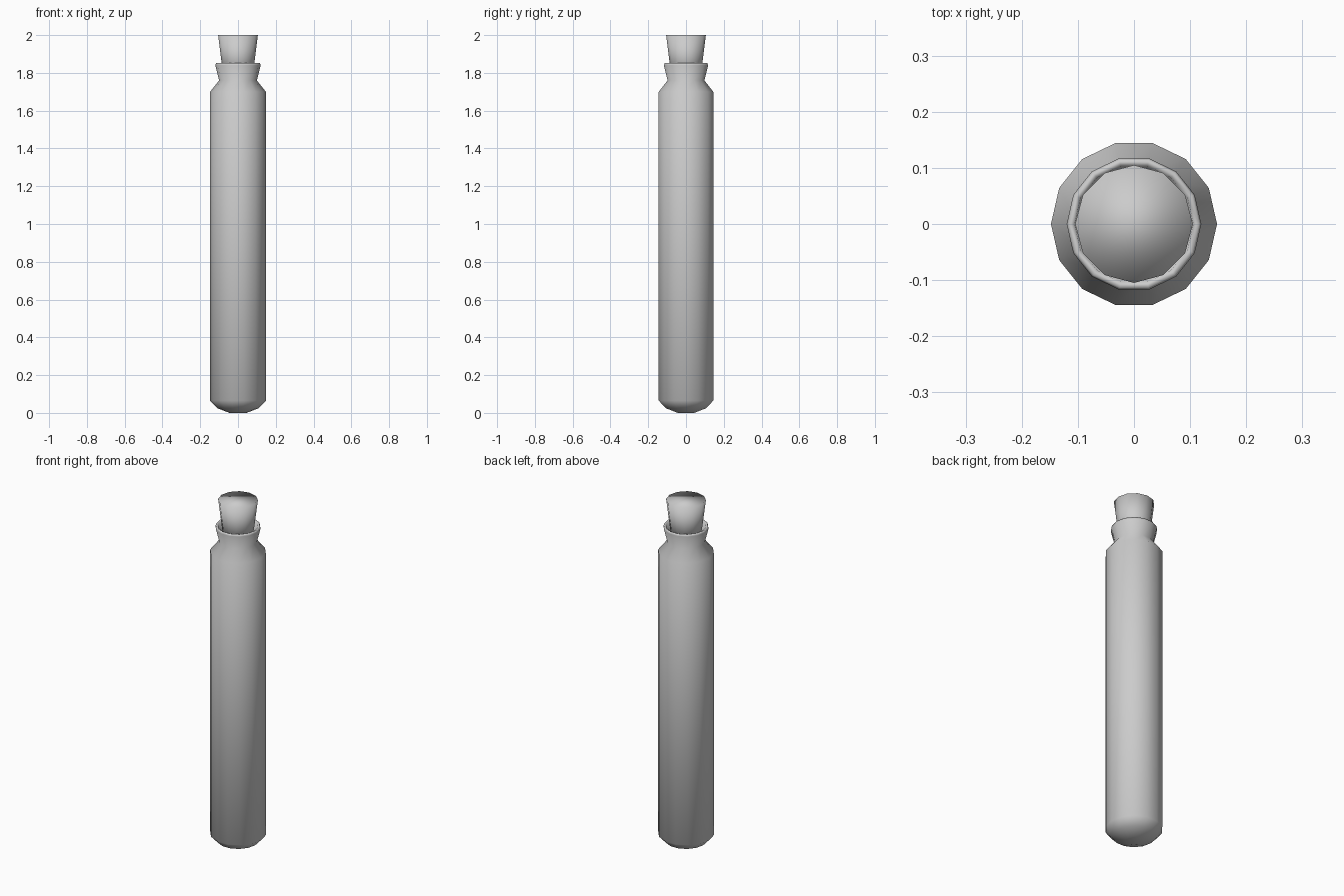
import bpy, bmesh, math

cube = bpy.data.objects.get("Cube")
if cube:
    bpy.data.objects.remove(cube, do_unlink=True)


def make_material(name, colour):
    mat = bpy.data.materials.new(name)
    mat.use_nodes = True
    mat.diffuse_color = colour
    mat.node_tree.nodes["Principled BSDF"].inputs["Base Color"].default_value = colour
    return mat


def lathe(name, profile, sides, mat):
    """Turn a (radius, height) profile around z, closing both ends with a cap."""
    bm = bmesh.new()
    rings = []
    for r, z in profile:
        rings.append([bm.verts.new((r * math.cos(math.tau * i / sides),
                                    r * math.sin(math.tau * i / sides), z))
                      for i in range(sides)])
    for low, high in zip(rings, rings[1:]):
        for i in range(sides):
            j = (i + 1) % sides
            bm.faces.new((low[i], low[j], high[j], high[i]))
    bm.faces.new(rings[0][::-1])
    bm.faces.new(rings[-1])
    bmesh.ops.recalc_face_normals(bm, faces=bm.faces)
    for face in bm.faces:
        face.smooth = True
    mesh = bpy.data.meshes.new(name)
    bm.to_mesh(mesh)
    bm.free()
    mesh.materials.append(mat)
    obj = bpy.data.objects.new(name, mesh)
    bpy.context.collection.objects.link(obj)
    return obj


grey = make_material("plain grey", (0.6, 0.6, 0.6, 1))

# Vial: rounded base, straight wall, shoulder, flared neck, hollow inside
outer = [(0.045, 0.0), (0.11, 0.025), (0.148, 0.065), (0.148, 1.70),
         (0.10, 1.76), (0.12, 1.84), (0.116, 1.852)]
inner = [(0.106, 1.848), (0.088, 1.76), (0.132, 1.69),
         (0.132, 0.075), (0.1, 0.04), (0.04, 0.02)]
lathe("vial", outer + inner, 14, grey)

# Tapered stopper pushed into the neck
lathe("stopper", [(0.076, 1.765), (0.105, 2.0)], 12, grey)
